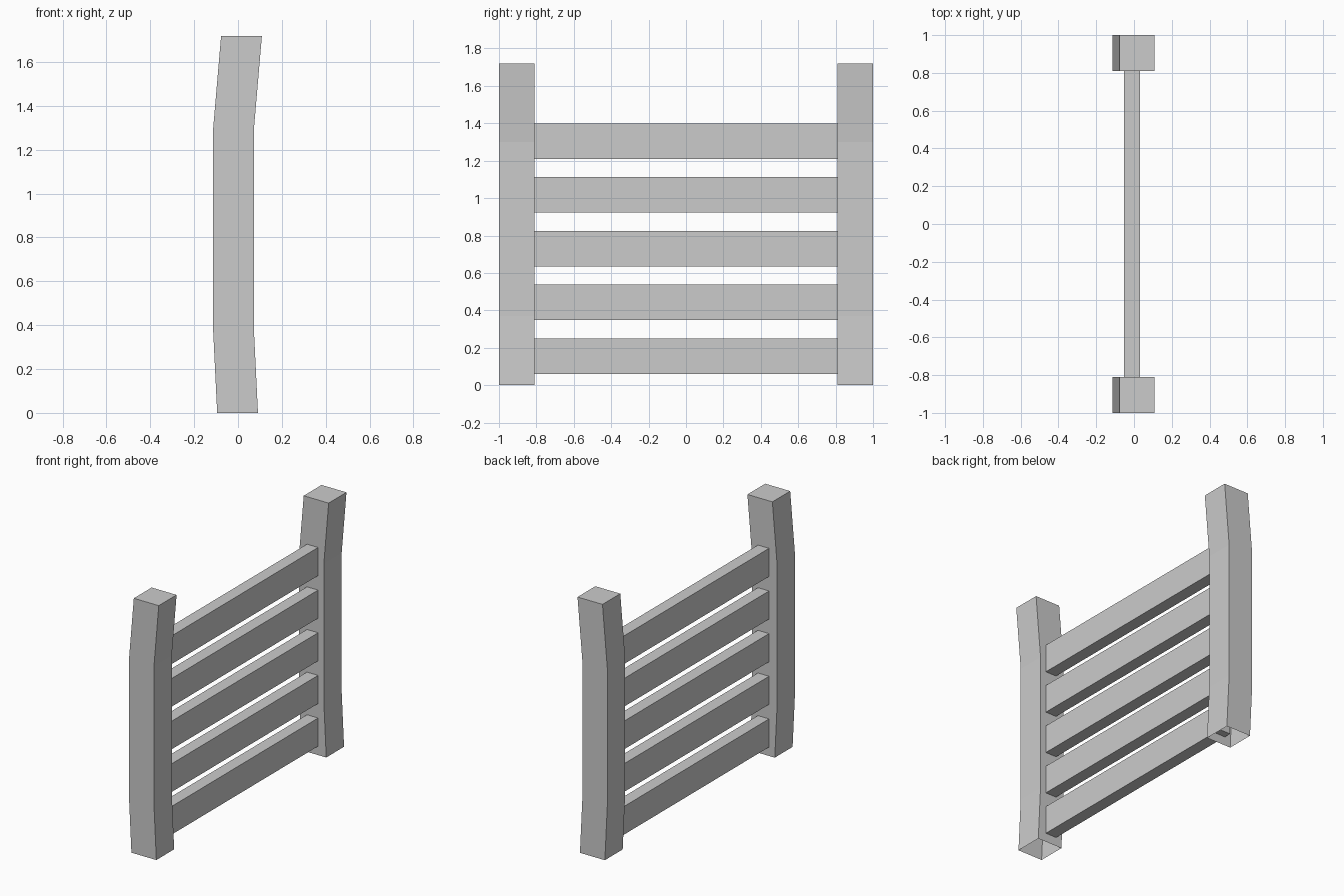
import bpy, bmesh

if "Cube" in bpy.data.objects:
    bpy.data.objects.remove(bpy.data.objects["Cube"])

# (z, left x, right x) stations of the gently bent post
STATIONS = [(0.0, -0.095, 0.091), (0.37, -0.113, 0.073),
            (1.30, -0.113, 0.073), (1.72, -0.077, 0.109)]


def make_object(name, bm):
    bmesh.ops.recalc_face_normals(bm, faces=bm.faces)
    mesh = bpy.data.meshes.new(name)
    bm.to_mesh(mesh)
    bm.free()
    obj = bpy.data.objects.new(name, mesh)
    bpy.context.collection.objects.link(obj)
    return obj


def make_post(name, y0, y1):
    bm = bmesh.new()
    rings = [[bm.verts.new((x, y, z)) for x, y in
              ((a, y0), (b, y0), (b, y1), (a, y1))] for z, a, b in STATIONS]
    for low, high in zip(rings, rings[1:]):
        for i in range(4):
            j = (i + 1) % 4
            bm.faces.new((low[i], low[j], high[j], high[i]))
    # closed top, open underside
    bm.faces.new(rings[-1])
    return make_object(name, bm)


def make_slat(name, z):
    bm = bmesh.new()
    bmesh.ops.create_cube(bm, size=1)
    for v in bm.verts:
        v.co = (v.co.x * 0.083 - 0.011, v.co.y * 1.72, v.co.z * 0.19 + z)
    return make_object(name, bm)


# Two bent side posts
make_post("left_post", -1.0, -0.81)
make_post("right_post", 0.81, 1.0)

# Five horizontal slats, with ends set into the posts
for i in range(5):
    make_slat(f"slat_{i + 1}", 0.155 + i * 0.2875)
